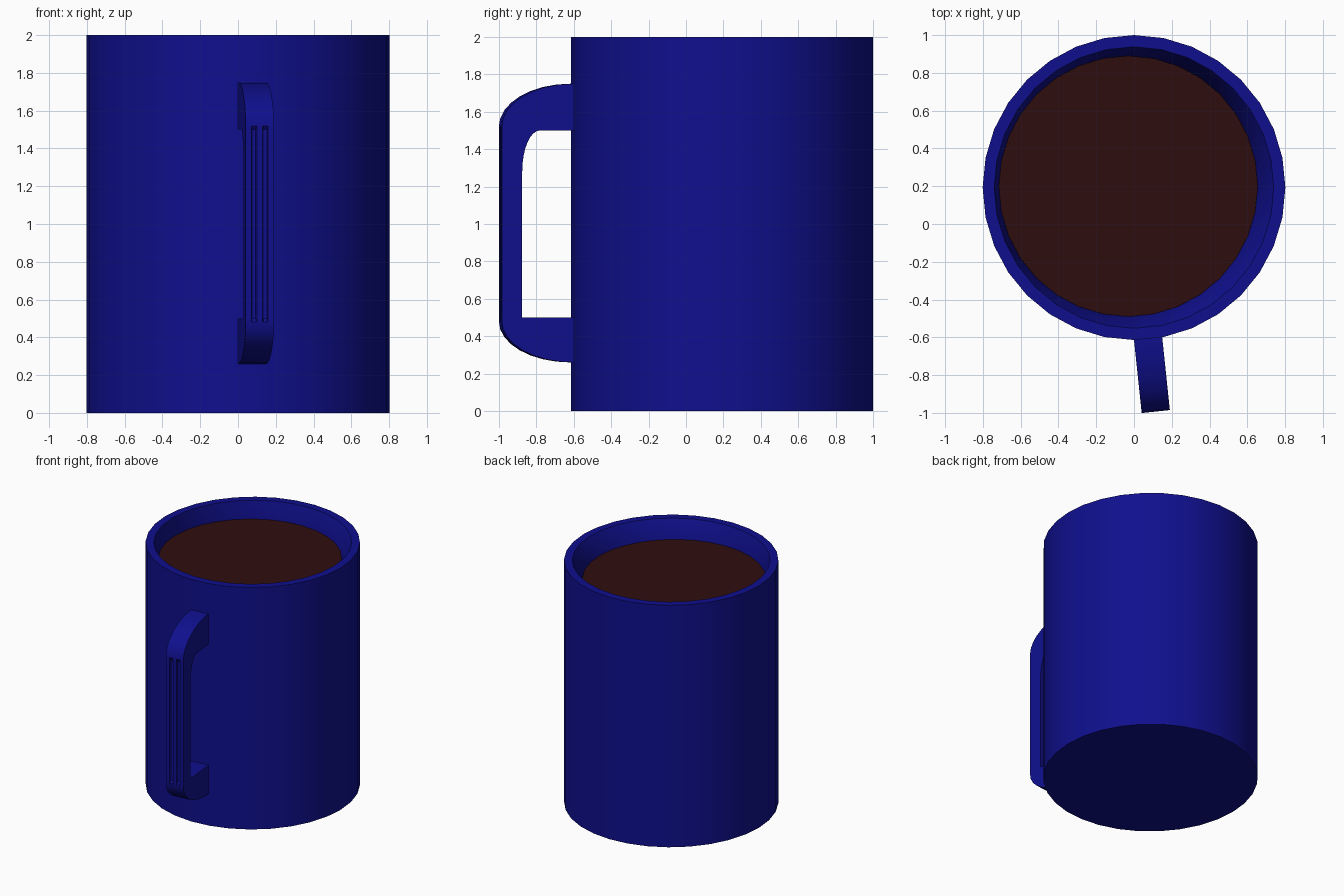
import bpy, bmesh, math
from mathutils import Matrix, Vector

cube = bpy.data.objects.get("Cube")
if cube:
    bpy.data.objects.remove(cube)


def material(name, color):
    m = bpy.data.materials.new(name)
    m.use_nodes = True
    m.diffuse_color = color
    m.node_tree.nodes["Principled BSDF"].inputs["Base Color"].default_value = color
    return m


blue = material("glazed blue", (0.0048, 0.0048, 0.27, 1))
brown = material("dark coffee", (0.028, 0.004, 0.0045, 1))


def finish(bm, name, mat, angle=40):
    bmesh.ops.recalc_face_normals(bm, faces=bm.faces)
    mesh = bpy.data.meshes.new(name)
    bm.to_mesh(mesh)
    bm.free()
    mesh.materials.append(mat)
    obj = bpy.data.objects.new(name, mesh)
    bpy.context.collection.objects.link(obj)
    bpy.ops.object.select_all(action='DESELECT')
    obj.select_set(True)
    bpy.context.view_layer.objects.active = obj
    bpy.ops.object.shade_smooth_by_angle(angle=math.radians(angle))
    return obj


def ring(bm, cx, cy, r, z, sides=32):
    step = 2 * math.pi / sides
    return [bm.verts.new((cx + r * 0.993 * math.cos(i * step),
                          cy + r * math.sin(i * step), z)) for i in range(sides)]


def bridge(bm, a, b):
    n = len(a)
    for i in range(n):
        j = (i + 1) % n
        bm.faces.new((a[i], a[j], b[j], b[i]))


# Cup body: outer wall, flat rim, tapering inner wall and floor
mid, surface = 0.193, 1.86
bm = bmesh.new()
rings = [ring(bm, *p) for p in ((0, mid, 0.807, 0), (0, mid, 0.807, 2),
                                (0, mid, 0.745, 2), (-0.03, 0.2, 0.69, surface - 0.01),
                                (-0.03, 0.2, 0.67, 0.12))]
for a, b in zip(rings, rings[1:]):
    bridge(bm, a, b)
bm.faces.new(rings[0])
bm.faces.new(rings[-1])
finish(bm, "cup_body", blue)

# Coffee surface
bm = bmesh.new()
bm.faces.new(ring(bm, -0.03, 0.2, 0.69, surface))
finish(bm, "coffee", brown)


# Handle: side outline (y, z), swept across its width with two shallow grooves
def arc(cy, cz, ry, rz, start, end, steps=8):
    return [(cy + ry * math.cos(t), cz + rz * math.sin(t))
            for t in (math.radians(start + (end - start) * i / steps)
                      for i in range(steps + 1))]


front = -0.385
outline = [(0.05, 1.75)]
outline += arc(0, 1.52, -front, 0.23, 90, 180)
groove_start = len(outline)
outline += [(front, 1.5), (front, 0.5)]
outline += arc(0, 0.48, -front, 0.22, 180, 270)
outline += [(0.05, 0.26), (0.05, 0.5), (-0.275, 0.5)]
outline += arc(-0.18, 1.28, 0.095, 0.22, 180, 90)
outline += [(0.05, 1.5)]

columns = [(-0.075, 0)]
for c in (-0.03, 0.03):
    columns += [(c - 0.015, 0), (c - 0.01, 0.015), (c + 0.01, 0.015), (c + 0.015, 0)]
columns += [(0.075, 0)]

bm = bmesh.new()
sections = []
for x, depth in columns:
    section = []
    for i, (y, z) in enumerate(outline):
        cut = depth if i in (groove_start, groove_start + 1) else 0
        section.append(bm.verts.new((x, y + cut, z)))
    sections.append(section)
for a, b in zip(sections, sections[1:]):
    bridge(bm, a, b)
bm.faces.new(sections[0])
bm.faces.new(sections[-1])
turn = Matrix.Translation(Vector((0.075, -0.61, 0))) @ Matrix.Rotation(math.radians(6), 4, 'Z')
bmesh.ops.transform(bm, matrix=turn, verts=bm.verts)
finish(bm, "handle", blue, 30)
